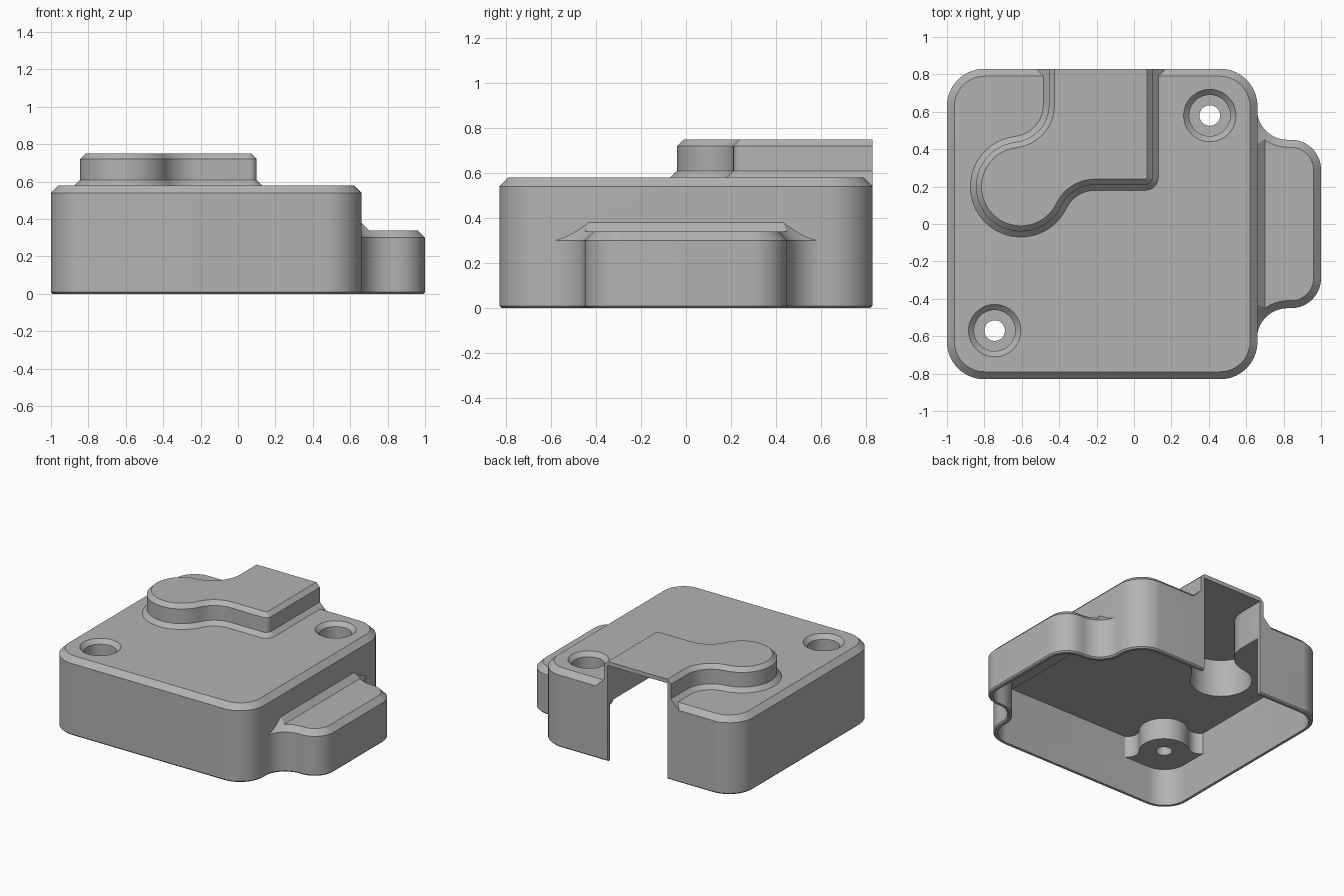
import bpy, bmesh, math
from mathutils import Vector

if "Cube" in bpy.data.objects:
    bpy.data.objects.remove(bpy.data.objects["Cube"], do_unlink=True)

grey = bpy.data.materials.new("plain_grey")
grey.use_nodes = True
GREY = (0.45, 0.45, 0.45, 1)
grey.diffuse_color = GREY
grey.node_tree.nodes["Principled BSDF"].inputs["Base Color"].default_value = GREY


def arc(cx, cy, r, start, end, n=14):
    angles = [math.radians(start + (end - start) * i / n) for i in range(n + 1)]
    return [(cx + r * math.cos(a), cy + r * math.sin(a)) for a in angles]


def rounded_rect(x0, x1, y0, y1, r):
    return (arc(x1 - r, y0 + r, r, -90, 0) + arc(x1 - r, y1 - r, r, 0, 90)
            + arc(x0 + r, y1 - r, r, 90, 180) + arc(x0 + r, y0 + r, r, 180, 270))


def offset(points, d):
    """Move a counter-clockwise outline outwards by d with mitred corners."""
    pts = []
    for p in map(Vector, points):
        if not pts or (p - pts[-1]).length > 0.002:
            pts.append(p)
    if (pts[0] - pts[-1]).length < 0.002:
        pts.pop()
    result = []
    for i, p in enumerate(pts):
        e1 = (p - pts[i - 1]).normalized()
        e2 = (pts[(i + 1) % len(pts)] - p).normalized()
        n1, n2 = Vector((e1.y, -e1.x)), Vector((e2.y, -e2.x))
        result.append(p + (n1 + n2) * d / (1 + n1.dot(n2)))
    return result


def loft(name, outline, levels):
    """Solid from an outline offset at each (height, offset) level."""
    bm = bmesh.new()
    rings = [[bm.verts.new((p.x, p.y, z)) for p in offset(outline, d)]
             for z, d in levels]
    for low, high in zip(rings, rings[1:]):
        for i in range(len(low)):
            j = (i + 1) % len(low)
            bm.faces.new((low[i], low[j], high[j], high[i]))
    bm.faces.new(rings[0][::-1])
    bm.faces.new(rings[-1])
    mesh = bpy.data.meshes.new(name)
    bm.to_mesh(mesh)
    bm.free()
    mesh.materials.append(grey)
    ob = bpy.data.objects.new(name, mesh)
    bpy.context.collection.objects.link(ob)
    return ob


def combine(target, tool, operation):
    """Apply a boolean, taking the first solver that gives a result."""
    before = len(target.data.vertices)
    mod = target.modifiers.new("join", 'BOOLEAN')
    mod.operation, mod.object = operation, tool
    for solver in ('EXACT', 'MANIFOLD', 'FLOAT'):
        mod.solver = solver
        result = target.evaluated_get(bpy.context.evaluated_depsgraph_get())
        if len(result.data.vertices) not in (0, before):
            break
    bpy.context.view_layer.objects.active = target
    bpy.ops.object.modifier_apply(modifier=mod.name)
    bpy.data.objects.remove(tool, do_unlink=True)


# Outlines
body = rounded_rect(-1, 0.66, -0.83, 0.83, 0.2)
upper = (arc(0.84, 0.29, 0.16, 0, 90) + arc(0.822, 0.615, 0.165, 270, 180)
         + [(0.657, 0.65), (0.5, 0.79), (0.3, 0.79)])
pod = [(x, -y) for x, y in reversed(upper)] + upper
bump = (arc(0.06, 0.25, 0.04, -90, 0, 6) + [(0.1, 1.0), (-0.455, 1.0)]
        + arc(-0.655, 0.637, 0.2, 0, -83.5)
        + arc(-0.605, 0.2, 0.24, 96.5, 334.4, 32)
        + arc(-0.208, 0.01, 0.2, 154.4, 90))
boss = ([(-0.24, -0.24)] + arc(0.192, -0.16, 0.08, 270, 140.2)
        + arc(0, 0, 0.17, -39.8, 129.8, 20) + arc(-0.16, 0.192, 0.08, 309.8, 180))
SCREWS = [(-0.745, -0.57, 1), (0.405, 0.58, -1)]

# Outer form: box, side pod with a sloping foot, raised channel
shell = loft("cover_shell", body, [(0, -0.01), (0.01, 0), (0.54, 0), (0.58, -0.04)])
side_pod = loft("side_pod", pod, [(0, -0.01), (0.01, 0), (0.3, 0), (0.38, -0.08)])
slope = loft("slope_cutter", [(0.7, 0.34), (1.2, 0.34), (1.2, 0.8), (0.24, 0.8)],
             [(-1, 0), (1, 0)])
for v in slope.data.vertices:
    x, y, z = v.co
    v.co = (x, -z, y)
combine(side_pod, slope, 'DIFFERENCE')
combine(shell, side_pod, 'UNION')
channel = loft("raised_channel", bump, [(0.5, 0.11), (0.61, 0), (0.72, 0), (0.75, -0.03)])
combine(shell, channel, 'UNION')

# Trim the channel flush with the back wall
back = [(-1.5, 0.829), (1.5, 0.829), (1.5, 1.5), (-1.5, 1.5)]
combine(shell, loft("back_trim", back, [(-0.5, 0), (1, 0)]), 'DIFFERENCE')

# Hollow inside, leaving corner bosses under the screws
WALL = -0.03
cavity = loft("cavity", body, [(-0.1, WALL), (0.44, WALL)])
for x, y, s in SCREWS:
    outline = [(x + s * px, y + s * py) for px, py in boss]
    combine(cavity, loft("screw_boss", outline, [(0.28, 0), (0.6, 0)]), 'DIFFERENCE')
combine(shell, cavity, 'DIFFERENCE')
combine(shell, loft("pod_cavity", pod, [(-0.12, WALL), (0.24, WALL)]), 'DIFFERENCE')

# Channel hollow, which also opens the back wall down to the rim
combine(shell, loft("channel_cavity", bump, [(-0.14, WALL), (0.72, WALL)]), 'DIFFERENCE')

# Countersunk screw recesses and holes
for x, y, s in SCREWS:
    recess = loft("recess", arc(x, y, 0.11, 0, 360, 40),
                  [(0.4, 0), (0.55, 0), (0.62, 0.07)])
    combine(shell, recess, 'DIFFERENCE')
    hole = loft("hole", arc(x, y, 0.055, 0, 360, 32), [(0.2, 0), (0.5, 0)])
    combine(shell, hole, 'DIFFERENCE')

bpy.ops.object.select_all(action='DESELECT')
shell.select_set(True)
bpy.context.view_layer.objects.active = shell
bpy.ops.object.shade_smooth_by_angle(angle=math.radians(25))
